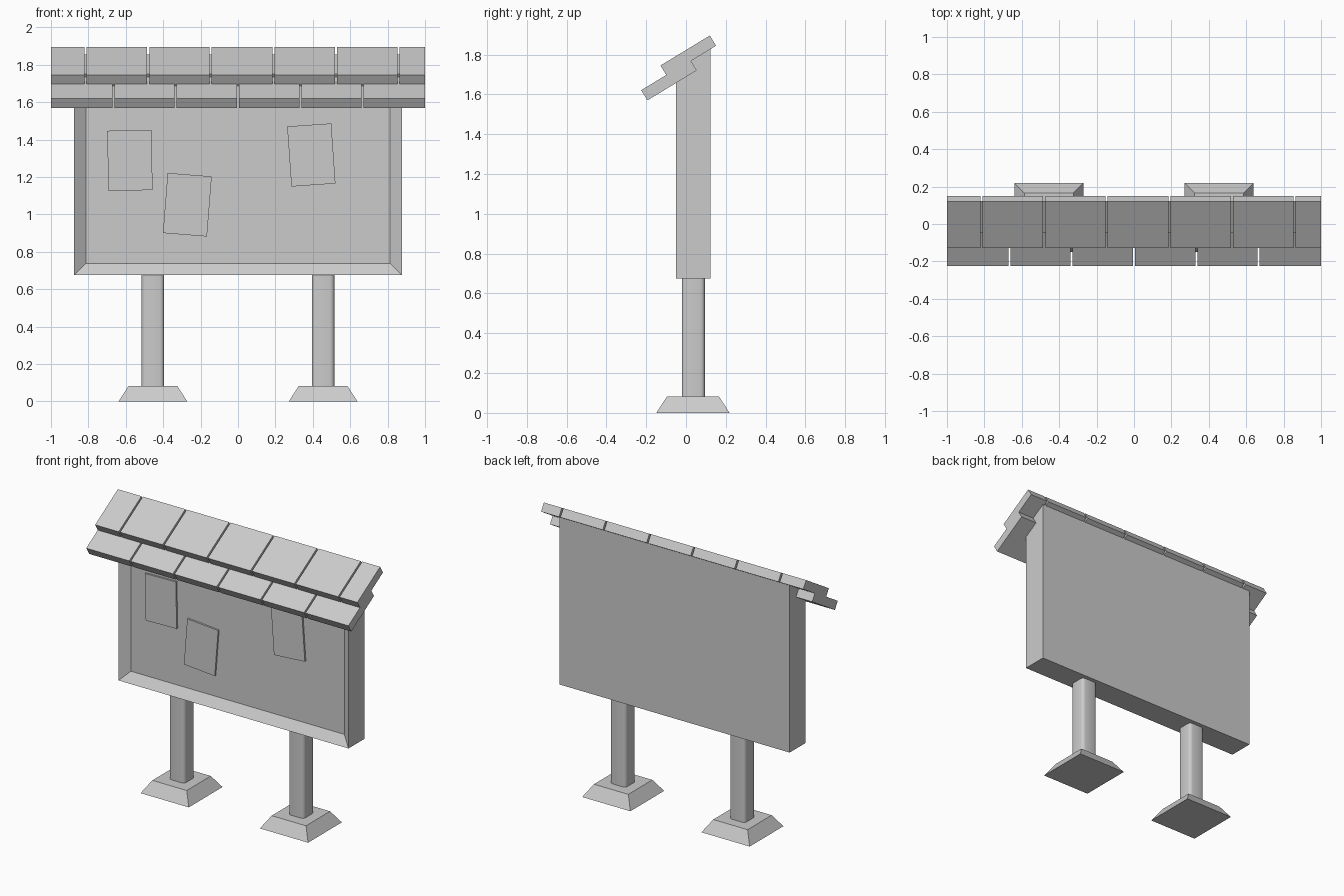
import bpy, bmesh, math
from mathutils import Matrix

if "Cube" in bpy.data.objects:
    bpy.data.objects.remove(bpy.data.objects["Cube"])

CY = 0.037  # depth centre of posts and board


def make(name, bm):
    bmesh.ops.recalc_face_normals(bm, faces=bm.faces)
    me = bpy.data.meshes.new(name)
    bm.to_mesh(me)
    bm.free()
    ob = bpy.data.objects.new(name, me)
    bpy.context.collection.objects.link(ob)
    return ob


def prism(profile, x0, x1):
    """Extrude a (y, z) profile along x."""
    bm = bmesh.new()
    a = [bm.verts.new((x0, y, z)) for y, z in profile]
    b = [bm.verts.new((x1, y, z)) for y, z in profile]
    n = len(profile)
    bm.faces.new(a)
    bm.faces.new(b[::-1])
    for i in range(n):
        j = (i + 1) % n
        bm.faces.new((a[i], b[i], b[j], a[j]))
    bmesh.ops.recalc_face_normals(bm, faces=bm.faces)
    return bm


def box(center, size, rot=Matrix()):
    bm = bmesh.new()
    m = Matrix.Translation(center) @ rot @ Matrix.Diagonal((*size, 1))
    bmesh.ops.create_cube(bm, size=1, matrix=m)
    return bm


# Board: slanted top tucked into the roof, recessed front panel
bm = prism([(-0.049, 0.675), (0.123, 0.675), (0.123, 1.855), (-0.049, 1.75)], -0.877, 0.877)
front = min(bm.faces, key=lambda f: f.calc_center_median().y)
bmesh.ops.inset_region(bm, faces=[front], thickness=0.063, use_even_offset=True)
for v in front.verts:
    v.co.y += 0.045
make("notice_board", bm)

# Pinned sheets: x, z, tilt in degrees
for i, (x, z, a) in enumerate([(-0.578, 1.289, 1.3), (-0.271, 1.052, -4.5), (0.392, 1.318, 4)]):
    rot = Matrix.Rotation(math.radians(-a), 4, 'Y')
    make(f"paper_{i + 1}", box((x, -0.009, z), (0.236, 0.014, 0.322), rot))

# Posts with rounded corners, and tapered feet
for side, s in (("left", -1), ("right", 1)):
    bm = box((s * 0.455, CY, 0.36), (0.12, 0.116, 0.66))
    edges = [e for e in bm.edges if abs(e.verts[0].co.z - e.verts[1].co.z) > 0.1]
    bmesh.ops.bevel(bm, geom=edges, offset=0.022, segments=3, profile=0.5, affect='EDGES')
    post = make(f"{side}_post", bm)
    for p in post.data.polygons:
        p.use_smooth = abs(p.normal.z) < 0.5
    for e in post.data.edges:
        v = [post.data.vertices[k].co.z for k in e.vertices]
        e.use_edge_sharp = False if abs(v[0] - v[1]) > 0.1 else True

    bm = bmesh.new()
    m = Matrix.Translation((s * 0.455, CY - 0.002, 0.041)) @ Matrix.Rotation(math.pi / 4, 4, 'Z')
    bmesh.ops.create_cone(bm, cap_ends=True, segments=4, radius1=0.184 * math.sqrt(2),
                          radius2=0.131 * math.sqrt(2), depth=0.082, matrix=m)
    # keep the sides parallel to the axes
    for v in bm.verts:
        r = 0.184 if v.co.z < 0.04 else 0.131
        dx, dy = v.co.x - s * 0.455, v.co.y - CY + 0.002
        if abs(abs(dx) - abs(dy)) > 0.01:
            c, k = math.cos(math.pi / 4), math.sin(math.pi / 4)
            v.co.x = s * 0.455 + dx * c - dy * k
            v.co.y = CY - 0.002 + dx * k + dy * c
    make(f"{side}_foot", bm)

# Roof tiles: two staggered rows sharing one sloped profile
ANG = math.radians(31.3)
L, T, GAP = 0.29, 0.06, 0.011
C, S = math.cos(ANG), math.sin(ANG)
rows = {
    "lower": ((-0.194, 1.57), [-1 + i / 3 for i in range(7)]),
    "upper": ((-0.097, 1.694), [-1, -0.815, -0.48, -0.146, 0.19, 0.524, 0.858, 1]),
}
for row, ((y, z), xs) in rows.items():
    prof = [(y, z), (y + L * C, z + L * S),
            (y + L * C - T * S, z + L * S + T * C), (y - T * S, z + T * C)]
    for i in range(len(xs) - 1):
        x0 = xs[i] + (GAP / 2 if i else 0)
        x1 = xs[i + 1] - (GAP / 2 if i < len(xs) - 2 else 0)
        make(f"{row}_roof_tile_{i + 1}", prism(prof, x0, x1))
